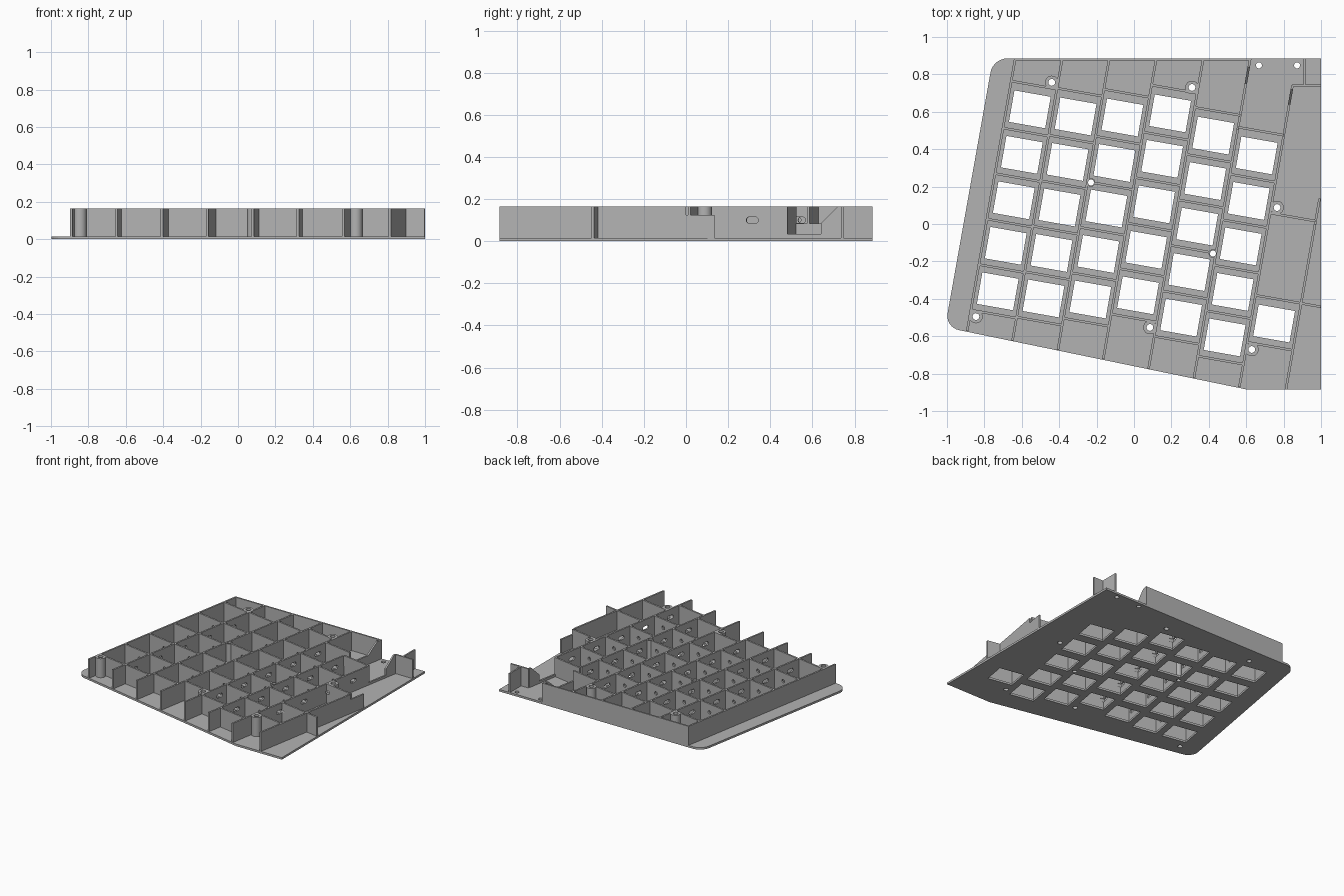
import bpy, bmesh, math
from mathutils import Matrix, Vector

if "Cube" in bpy.data.objects:
    bpy.data.objects.remove(bpy.data.objects["Cube"])

ANG = math.radians(-10)
C, T = math.cos(ANG), math.tan(-ANG)
TILT = Matrix.Rotation(ANG, 4, 'Z')
PLATE, TOP, THICK = 0.016, 0.165, 0.013
PITCH = 0.247
COLS = [-0.655 + 0.2475 * i for i in range(7)]
COL_TOPS = [0.507, 0.512, 0.550, 0.616, 0.539, 0.475]
THUMB_V = -0.394

grey = bpy.data.materials.new("matte_grey")
grey.use_nodes = True
grey.diffuse_color = (0.45, 0.45, 0.45, 1)
grey.node_tree.nodes["Principled BSDF"].inputs["Base Color"].default_value = (0.45, 0.45, 0.45, 1)


def make(name, bm):
    bmesh.ops.recalc_face_normals(bm, faces=bm.faces)
    me = bpy.data.meshes.new(name)
    bm.to_mesh(me)
    bm.free()
    me.materials.append(grey)
    ob = bpy.data.objects.new(name, me)
    bpy.context.collection.objects.link(ob)
    return ob


def prism(bm, pts, vec):
    """Extrude a closed polygon along a vector."""
    face = bm.faces.new([bm.verts.new(p) for p in pts])
    ext = bmesh.ops.extrude_face_region(bm, geom=[face])["geom"]
    bmesh.ops.translate(bm, vec=vec, verts=[g for g in ext if isinstance(g, bmesh.types.BMVert)])


def box(bm, centre, size, mat=Matrix()):
    m = mat @ Matrix.Translation(centre) @ Matrix.Diagonal((*size, 1))
    bmesh.ops.create_cube(bm, size=1, matrix=m)


def cyl(bm, x, y, z0, z1, r, seg=24):
    bmesh.ops.create_cone(bm, cap_ends=True, segments=seg, radius1=r, radius2=r, depth=z1 - z0,
                          matrix=Matrix.Translation((x, y, (z0 + z1) / 2)))


def cut(ob, cutter):
    """Subtract the cutter and keep the evaluated result."""
    mod = ob.modifiers.new("cut", 'BOOLEAN')
    mod.operation, mod.solver, mod.object = 'DIFFERENCE', 'EXACT', cutter
    mod.use_self = True
    dg = bpy.context.evaluated_depsgraph_get()
    me = bpy.data.meshes.new_from_object(ob.evaluated_get(dg))
    ob.modifiers.clear()
    ob.data = me


# key centres per column, in the tilted frame
keys = [(u, top - PITCH * j) for u, top in zip(COLS, COL_TOPS) for j in range(5)]
keys.append((COLS[6], THUMB_V))

# screw positions: x, y, boss radius, hole radius
BOSSES = [(-0.44, 0.757, 0.036, 0.018), (0.31, 0.73, 0.036, 0.018), (0.765, 0.088, 0.036, 0.018),
          (-0.845, -0.495, 0.036, 0.018), (0.085, -0.553, 0.036, 0.018), (0.63, -0.671, 0.036, 0.018),
          (-0.23, 0.222, 0.023, 0.016), (0.422, -0.158, 0.023, 0.016)]
CORNER_HOLES = [(0.668, 0.848), (0.872, 0.848)]

# cutter for the plate: key openings, screw holes, shallow pocket
bm = bmesh.new()
for u, v in keys:
    box(bm, (u, v, 0), (0.197, 0.171, 0.1), TILT)
for x, y, _, r in BOSSES:
    cyl(bm, x, y, -0.05, 0.05, r)
for x, y in CORNER_HOLES:
    cyl(bm, x, y, -0.05, 0.05, 0.016)
box(bm, (0.833, -0.04, PLATE), (0.163, 0.355, 0.008), TILT)
plate_cutter = make("plate_cutter", bm)

# cutter for the walls: wiring slots and screw bores
bm = bmesh.new()
for i, top in enumerate(COL_TOPS):
    for j in range(5):
        u, v = COLS[i] + PITCH / 2, top - PITCH * j - 0.03
        slot = []
        for k in range(16):
            a = math.tau * (k + 0.5) / 16
            side = 0.014 if math.cos(a) > 0 else -0.014
            slot.append(TILT @ Vector((u - 0.03, v + side + 0.015 * math.cos(a), 0.1 + 0.015 * math.sin(a))))
        prism(bm, slot, TILT @ Vector((0.06, 0, 0)))
        # round hole through the cross wall below each key
        hole = TILT @ Matrix.Translation((COLS[i] + 0.03, v - PITCH / 2 + 0.03, 0.1)) @ Matrix.Rotation(math.pi / 2, 4, 'X')
        if j < 4:
            bmesh.ops.create_cone(bm, cap_ends=True, segments=16, radius1=0.014, radius2=0.014,
                                  depth=0.06, matrix=hole)
for x, y, _, r in BOSSES:
    cyl(bm, x, y, -0.05, 0.3, r)
wall_cutter = make("wall_cutter", bm)

# base plate with two rounded corners
bm = bmesh.new()
outline = [(-0.754, 0.885), (-1.01, -0.552), (0.604, -0.885), (1, -0.885), (1, 0.885)]
prism(bm, [(x, y, 0) for x, y in outline], Vector((0, 0, PLATE)))
corners = [e for e in bm.edges if e.calc_length() < 0.1 and e.verts[0].co.x < -0.7]
bmesh.ops.bevel(bm, geom=corners, offset=0.075, segments=8, profile=0.5, affect='EDGES')
plate = make("base_plate", bm)
cut(plate, plate_cutter)

# long walls between the key columns
LOW = PLATE - 0.004
for k in range(8):
    x0 = (-0.779 + 0.2475 * k) / C
    front = max(-0.885, (-0.57 - 0.206 * (x0 + 0.92)) / (1 + 0.206 * T) + 0.003)
    crest = [(0.885, TOP)]
    if k == 5:
        crest = [(0.885, TOP), (0.84, TOP), (0.75, 0.085), (0.505, 0.085), (0.505, TOP)]
    elif k == 6:
        crest = [(0.74, TOP), (0.72, TOP), (0.64, 0.085), (0.64, 0.035), (0.468, 0.035), (0.468, TOP)]
    elif k == 7:
        crest = [(0.136, 0.125), (0, 0.125), (0, TOP)]
    prof = [(front, LOW), (crest[0][0], LOW)] + crest + [(front, TOP)]
    bm = bmesh.new()
    prism(bm, [(x0 + y * T - THICK / 2, y, z) for y, z in prof], Vector((THICK, 0, 0)))
    wall = make(f"column_wall_{k + 1}", bm)
    if k > 0:
        cut(wall, wall_cutter)


def cross_wall(bm, u0, u1, v):
    box(bm, ((u0 + u1) / 2, v, (LOW + TOP) / 2), (u1 - u0, THICK, TOP - LOW), TILT)


# short walls between keys of each column
HALF = PITCH / 2
for i, top in enumerate(COL_TOPS):
    bm = bmesh.new()
    for j in range(6):
        v = top + HALF - PITCH * j + (0.008 if j == 0 else 0)
        cross_wall(bm, COLS[i] - HALF, COLS[i] + HALF, v)
    cut(make(f"cross_walls_{i + 1}", bm), wall_cutter)

# thumb area walls
bm = bmesh.new()
for v, end in ((0.184, 0.953), (THUMB_V + HALF + 0.008, 1.06), (THUMB_V - HALF, 0.953)):
    cross_wall(bm, COLS[6] - HALF, end, v)
cut(make("thumb_cross_walls", bm), wall_cutter)

# back wall and the corner bracket
bm = bmesh.new()
box(bm, (-0.01, 0.879, (LOW + TOP) / 2), (1.26, 0.012, TOP - LOW))
make("back_wall", bm)
bm = bmesh.new()
box(bm, (0.922, 0.741, (LOW + TOP) / 2), (0.156, 0.012, TOP - LOW))
box(bm, (0.912, 0.815, (LOW + TOP) / 2), (0.012, 0.14, TOP - LOW))
make("corner_bracket", bm)

# screw bosses
for n, (x, y, r, _) in enumerate(BOSSES):
    bm = bmesh.new()
    cyl(bm, x, y, LOW, TOP, r)
    boss = make(f"screw_boss_{n + 1}", bm)
    cut(boss, wall_cutter)
    bpy.ops.object.select_all(action='DESELECT')
    boss.select_set(True)
    bpy.context.view_layer.objects.active = boss
    bpy.ops.object.shade_smooth_by_angle()

for helper in (plate_cutter, wall_cutter):
    bpy.data.objects.remove(helper)
